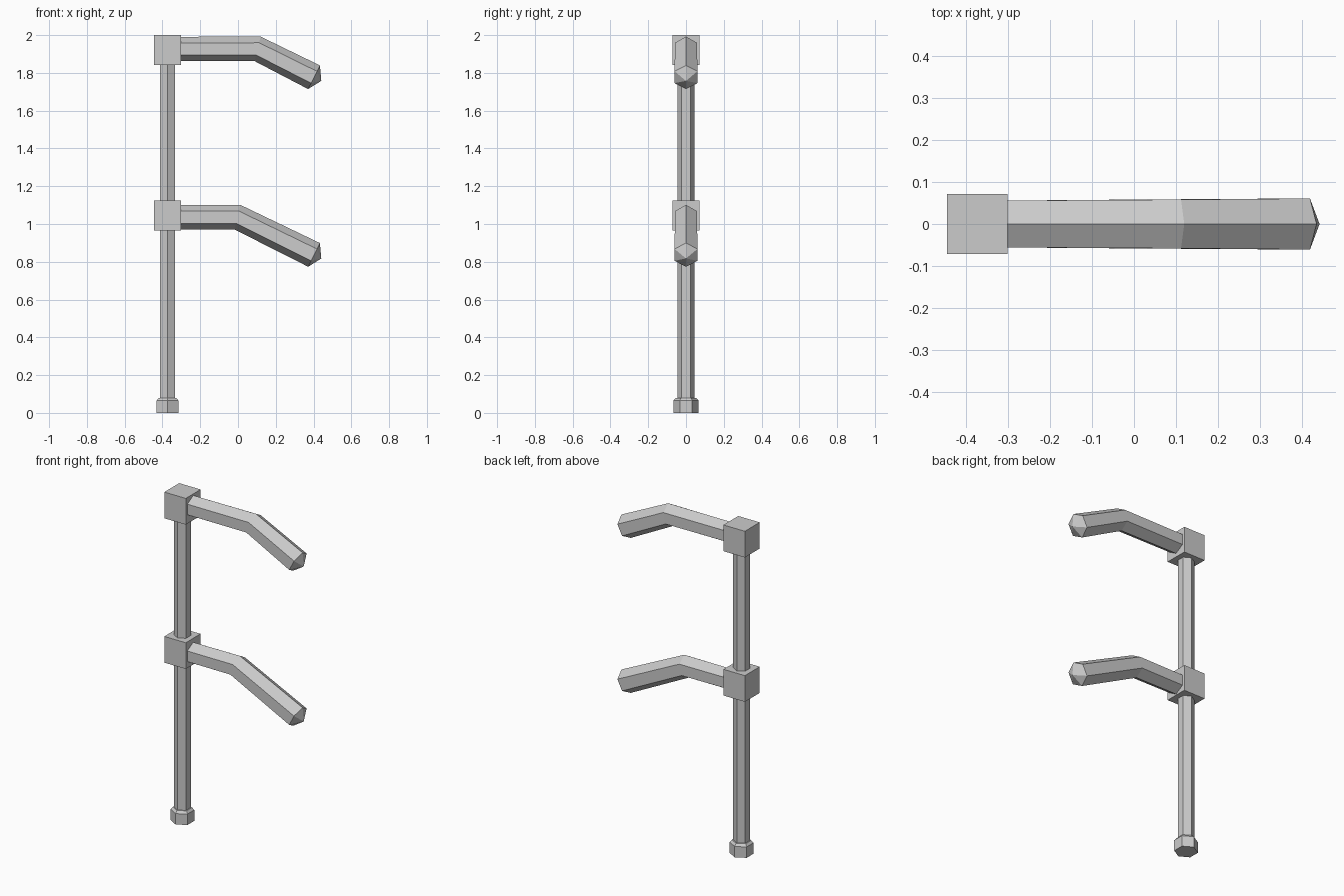
import bpy, bmesh
from math import sin, cos, pi, atan2
from mathutils import Vector

if "Cube" in bpy.data.objects:
    bpy.data.objects.remove(bpy.data.objects["Cube"])

PX = -0.373  # post axis


def finish(bm, name):
    bmesh.ops.recalc_face_normals(bm, faces=bm.faces)
    me = bpy.data.meshes.new(name)
    bm.to_mesh(me)
    bm.free()
    ob = bpy.data.objects.new(name, me)
    bpy.context.collection.objects.link(ob)
    return ob


def hex_tube(name, rings, tip=None):
    """Hexagonal loft; each ring is (x, z, tilt in the xz plane, radius)."""
    bm = bmesh.new()
    loops = []
    for x, z, tilt, r in rings:
        u = Vector((sin(tilt), 0, cos(tilt)))
        loops.append([bm.verts.new(Vector((x, 0, z)) + u * r * cos(i * pi / 3)
                                   + Vector((0, r * sin(i * pi / 3), 0))) for i in range(6)])
    for a, b in zip(loops, loops[1:]):
        for i in range(6):
            j = (i + 1) % 6
            bm.faces.new((a[i], a[j], b[j], b[i]))
    bm.faces.new(loops[0])
    if tip:
        t = bm.verts.new(tip)
        for i in range(6):
            bm.faces.new((loops[-1][i], loops[-1][(i + 1) % 6], t))
    else:
        bm.faces.new(loops[-1])
    return finish(bm, name)


def upright(name, rings):
    """Vertical hexagonal part with corners on +y and -y."""
    bm = bmesh.new()
    loops = [[bm.verts.new((PX + r * cos(pi / 6 + i * pi / 3), r * sin(pi / 6 + i * pi / 3), z))
              for i in range(6)] for z, r in rings]
    for a, b in zip(loops, loops[1:]):
        for i in range(6):
            j = (i + 1) % 6
            bm.faces.new((a[i], a[j], b[j], b[i]))
    bm.faces.new(loops[0])
    bm.faces.new(loops[-1])
    return finish(bm, name)


def joint_block(name, z0, z1):
    bpy.ops.mesh.primitive_cube_add(size=1, location=(PX, 0, (z0 + z1) / 2))
    ob = bpy.context.object
    ob.name = name
    ob.scale = (0.144, 0.142, z1 - z0)


def arm(name, z, bend_x, end_z):
    end_x = 0.4025
    a = atan2(z - end_z, end_x - bend_x)
    hex_tube(name, [(PX + 0.04, z, 0, 0.064), (bend_x, z, a / 2, 0.067), (end_x, end_z, a, 0.07)],
             tip=(end_x + 0.043 * cos(a), 0, end_z - 0.043 * sin(a)))


# post and foot
upright("post", [(0.03, 0.046), (1.9, 0.046)])
upright("foot", [(0, 0.066), (0.066, 0.066), (0.08, 0.053)])

# joint blocks with drooping arms
joint_block("upper_block", 1.841, 2.0)
joint_block("lower_block", 0.965, 1.124)
arm("upper_arm", 1.927, 0.104, 1.777)
arm("lower_arm", 1.036, -0.003, 0.8365)
